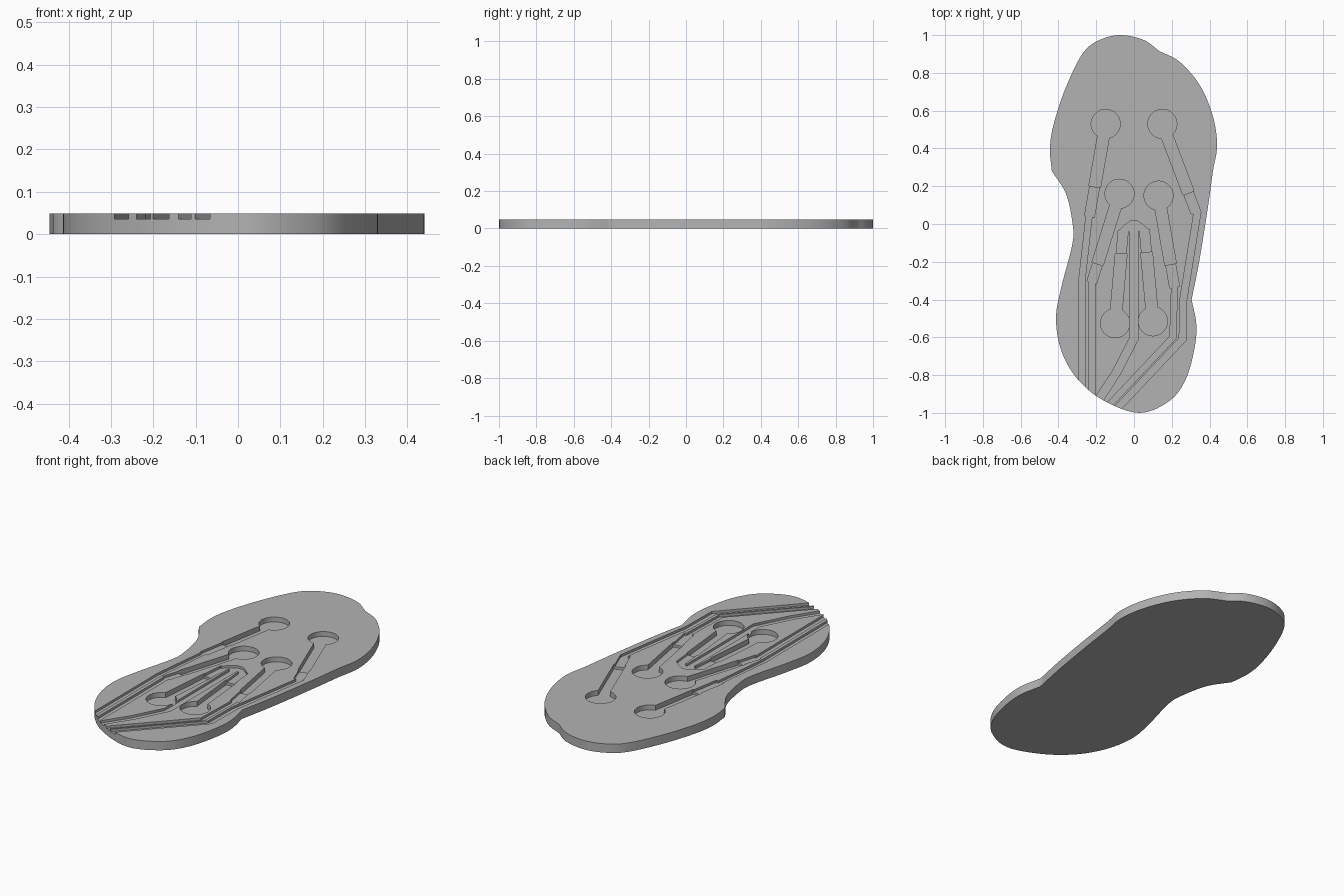
import bpy, bmesh, math
from mathutils import Vector

THICK = 0.049
WIRE_Z, DEEP_Z = 0.036, 0.022
WELL_R = 0.077

old = bpy.data.objects.get("Cube")
if old:
    bpy.data.objects.remove(old, do_unlink=True)

grey = bpy.data.materials.new("matte grey")
grey.use_nodes = True
grey.diffuse_color = (0.45, 0.45, 0.45, 1)
grey.node_tree.nodes["Principled BSDF"].inputs["Base Color"].default_value = (0.45, 0.45, 0.45, 1)


def prism(name, points, z0, z1):
    """Extrude a flat outline between two heights."""
    bm = bmesh.new()
    face = bm.faces.new([bm.verts.new((p[0], p[1], z0)) for p in points])
    top = bmesh.ops.extrude_face_region(bm, geom=[face])["geom"]
    bmesh.ops.translate(bm, vec=(0, 0, z1 - z0),
                        verts=[v for v in top if isinstance(v, bmesh.types.BMVert)])
    bmesh.ops.recalc_face_normals(bm, faces=bm.faces)
    mesh = bpy.data.meshes.new(name)
    bm.to_mesh(mesh)
    bm.free()
    obj = bpy.data.objects.new(name, mesh)
    bpy.context.collection.objects.link(obj)
    return obj


def spline(pts, steps=6):
    """Smooth curve through the points, leaving out the last one."""
    pts = [Vector(p) for p in pts]
    pts = [2 * pts[0] - pts[1]] + pts + [2 * pts[-1] - pts[-2]]
    out = []
    for a, b, c, d in zip(pts, pts[1:], pts[2:], pts[3:]):
        for i in range(steps):
            t = i / steps
            out.append(0.5 * (2 * b + (c - a) * t + (2 * a - 5 * b + 4 * c - d) * t * t
                              + (3 * b - a - 3 * c + d) * t ** 3))
    return out


def strip(path, width):
    """Outline of a path of even width with mitred bends."""
    path = [Vector(p) for p in path]
    dirs = [(b - a).normalized() for a, b in zip(path, path[1:])]
    left, right = [], []
    for i, p in enumerate(path):
        d0, d1 = dirs[max(i - 1, 0)], dirs[min(i, len(dirs) - 1)]
        t = (d0 + d1).normalized()
        off = Vector((-t.y, t.x)) * (width / 2 / t.dot(d0))
        left.append(p + off)
        right.append(p - off)
    return left + right[::-1]


# Sole outline: smooth runs that meet at sharp corners
toe_corner, ball_corner, heel_corner = (0.135, 0.915), (-0.435, 0.28), (0.305, -0.40)
runs = [
    [toe_corner, (0.05, 0.975), (-0.07, 1.0), (-0.18, 0.975), (-0.27, 0.905), (-0.36, 0.725),
     (-0.425, 0.53), (-0.445, 0.40), ball_corner],
    [ball_corner, (-0.36, 0.16), (-0.325, 0.0), (-0.327, -0.11), (-0.385, -0.335), (-0.413, -0.5),
     (-0.385, -0.67), (-0.30, -0.82), (-0.16, -0.935), (0.03, -1.0), (0.19, -0.935), (0.275, -0.82),
     (0.32, -0.66), (0.33, -0.53), heel_corner],
    [heel_corner, (0.345, -0.2), (0.39, 0.08), (0.418, 0.28), (0.44, 0.42), (0.415, 0.58),
     (0.345, 0.74), (0.24, 0.86), toe_corner],
]
sole = prism("insole", [p for run in runs for p in spline(run)], 0, THICK)
sole.data.materials.append(grey)

cutters = []


def cut(points, floor):
    obj = prism("cutter", points, floor, 0.1)
    obj.hide_render = True
    cutters.append(obj)


# Round sensor wells, each with a wide channel and a shallower end pocket
# (well centre, channel end, share of the channel that is deep)
sensors = [
    ((-0.15, 0.53), (-0.236, 0.04), 0.68),
    ((0.15, 0.53), (0.328, 0.06), 0.78),
    ((-0.077, 0.16), (-0.224, -0.31), 0.79),
    ((0.13, 0.15), (0.215, -0.335), 0.75),
    ((-0.10, -0.525), (-0.057, -0.035), 0.75),
    ((0.10, -0.515), (0.055, -0.03), 0.75),
]
for centre, end, share in sensors:
    c, e = Vector(centre), Vector(end)
    mid = c.lerp(e, share)
    cut([c + WELL_R * Vector((math.cos(a), math.sin(a)))
         for a in (2 * math.pi * i / 40 for i in range(40))], DEEP_Z)
    cut(strip([c, mid], 0.062), DEEP_Z)
    cut(strip([c.lerp(e, share - 0.05), e], 0.052), WIRE_Z)

# Thin wire grooves running out over the heel edge
wires = [
    ([(-0.236, 0.06), (-0.275, -0.29), (-0.275, -1.1)], 0.032),
    ([(-0.223, -0.29), (-0.223, -1.1)], 0.034),
    ([(0.337, 0.07), (0.261, -0.40), (0.257, -0.61), (-0.195, -1.09)], 0.036),
    ([(0.215, -0.31), (0.206, -0.6), (-0.255, -1.09)], 0.032),
    ([(-0.002, -0.02), (-0.002, -0.61), (-0.095, -0.79), (-0.28, -1.07)], 0.044),
]
for path, width in wires:
    cut(strip(path, width), WIRE_Z)

# Arched pocket joining the two heel channels to the middle groove
cut([(0.085, -0.036), (0.04, 0.002), (0.018, 0.016), (-0.018, 0.016), (-0.04, 0.002),
     (-0.085, -0.04)], WIRE_Z)

# Carve the grooves
bpy.context.view_layer.objects.active = sole
for obj in cutters:
    mod = sole.modifiers.new("groove", "BOOLEAN")
    mod.operation, mod.solver, mod.object = "DIFFERENCE", "EXACT", obj
    bpy.ops.object.modifier_apply(modifier=mod.name)
    bpy.data.objects.remove(obj, do_unlink=True)

bpy.ops.object.select_all(action="DESELECT")
sole.select_set(True)
bpy.ops.object.shade_smooth_by_angle(angle=math.radians(30))
